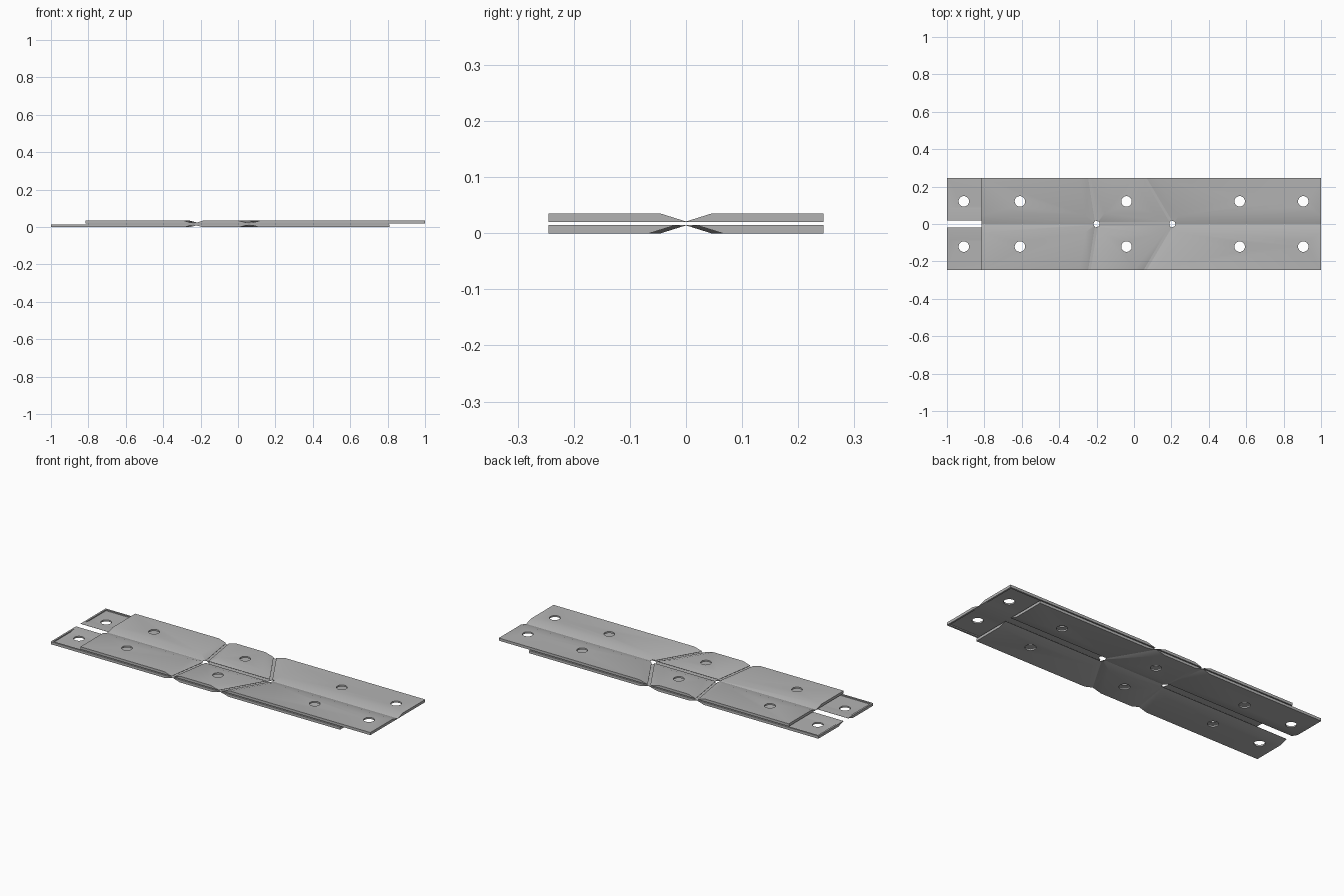
import bpy, bmesh, math
from mathutils import Vector

cube = bpy.data.objects.get("Cube")
if cube:
    bpy.data.objects.remove(cube)

HALF_WIDTH = 0.245
THICK = 0.0148
RIM, TAPER = 0.01, 0.045
# Crease ends: inner vertex x and outer edge x
LEFT_IN, LEFT_OUT = -0.2, -0.238
RIGHT_IN, RIGHT_OUT = 0.205, 0.06

grey = bpy.data.materials.new("panel_grey")
grey.use_nodes = True
color = (0.45, 0.45, 0.45, 1)
grey.diffuse_color = color
grey.node_tree.nodes["Principled BSDF"].inputs["Base Color"].default_value = color


def inset(corners, distances):
    """Move each side of a counter-clockwise polygon inwards by its own distance."""
    lines = []
    for i, p in enumerate(corners):
        d = (corners[(i + 1) % len(corners)] - p).normalized()
        lines.append((p + Vector((-d.y, d.x)) * distances[i], d))
    result = []
    for i in range(len(lines)):
        (p, d), (q, e) = lines[i - 1], lines[i]
        cross = d.x * e.y - d.y * e.x
        t = ((q - p).x * e.y - (q - p).y * e.x) / cross
        result.append(p + d * t)
    return result


def make_cutter():
    """Screw holes along both rows, and the clearance holes where creases meet."""
    bm = bmesh.new()

    def pin(x, y, radius, sides):
        geo = bmesh.ops.create_cone(bm, cap_ends=True, segments=sides, radius1=radius,
                                    radius2=radius, depth=0.2)
        bmesh.ops.translate(bm, verts=geo["verts"], vec=(x, y, 0))

    for x in (-0.91, -0.61, -0.04, 0.565, 0.905):
        for y in (-0.121, 0.121):
            pin(x, y, 0.028, 32)
    for x in (LEFT_IN, RIGHT_IN):
        pin(x, 0, 0.017, 8)
    mesh = bpy.data.meshes.new("hole_cutter")
    bm.to_mesh(mesh)
    bm.free()
    ob = bpy.data.objects.new("hole_cutter", mesh)
    bpy.context.collection.objects.link(ob)
    ob.hide_render = True
    return ob


def make_panel(name, corners, gaps, z, up, side, cutter):
    """Shallow tray with bevelled crease sides; a gap of None marks a plain outer side."""
    corners = [Vector(c) for c in corners]

    def sizes(rim, crease):
        return [rim if g is None else g + crease for g in gaps]

    levels = [(sizes(RIM, 0.065), 0.006), (sizes(RIM, 0.03), 0), (sizes(0, 0), 0),
              (sizes(0, 0), 0.0008), (sizes(0, TAPER), THICK)]
    bm = bmesh.new()
    loops = [[bm.verts.new((p.x, p.y * side, z + up * h)) for p in inset(corners, s)]
             for s, h in levels]
    for a, b in zip(loops, loops[1:]):
        for i in range(len(a)):
            j = (i + 1) % len(a)
            bm.faces.new((a[i], a[j], b[j], b[i]))
    bm.faces.new(loops[0])
    bm.faces.new(loops[-1])
    bmesh.ops.recalc_face_normals(bm, faces=bm.faces)
    mesh = bpy.data.meshes.new(name)
    bm.to_mesh(mesh)
    bm.free()
    mesh.materials.append(grey)
    ob = bpy.data.objects.new(name, mesh)
    bpy.context.collection.objects.link(ob)

    # Drill the holes, then smooth the shallow bevels
    cut = ob.modifiers.new("holes", "BOOLEAN")
    cut.operation, cut.solver, cut.object = "DIFFERENCE", "EXACT", cutter
    bpy.ops.object.select_all(action="DESELECT")
    bpy.context.view_layer.objects.active = ob
    ob.select_set(True)
    bpy.ops.object.modifier_apply(modifier=cut.name)
    bpy.ops.object.shade_smooth_by_angle(angle=math.radians(30))


cutter = make_cutter()

# layer: contact height, direction, end positions, gaps at end-panel, middle and slanted creases
layers = {
    "upper": (0.0202, 1, -0.815, 1.0, 0.0, 0.012, 0.007),
    "lower": (0.0148, -1, -1.0, 0.81, 0.02, 0.0, 0.0),
}
for layer, (z, up, x0, x1, end_gap, mid_gap, slant_gap) in layers.items():
    panels = {
        "right_end": ([(x0, 0), (LEFT_IN, 0), (LEFT_OUT, HALF_WIDTH), (x0, HALF_WIDTH)],
                      [end_gap, slant_gap, None, None]),
        "middle": ([(LEFT_IN, 0), (RIGHT_IN, 0), (RIGHT_OUT, HALF_WIDTH), (LEFT_OUT, HALF_WIDTH)],
                   [mid_gap, slant_gap, None, slant_gap]),
        "left_end": ([(RIGHT_IN, 0), (x1, 0), (x1, HALF_WIDTH), (RIGHT_OUT, HALF_WIDTH)],
                     [end_gap, None, None, slant_gap]),
    }
    for part, (corners, gaps) in panels.items():
        for side, row in ((1, "back"), (-1, "front")):
            make_panel(f"{layer}_{part}_{row}_panel", corners, gaps, z, up, side, cutter)

bpy.data.objects.remove(cutter)
